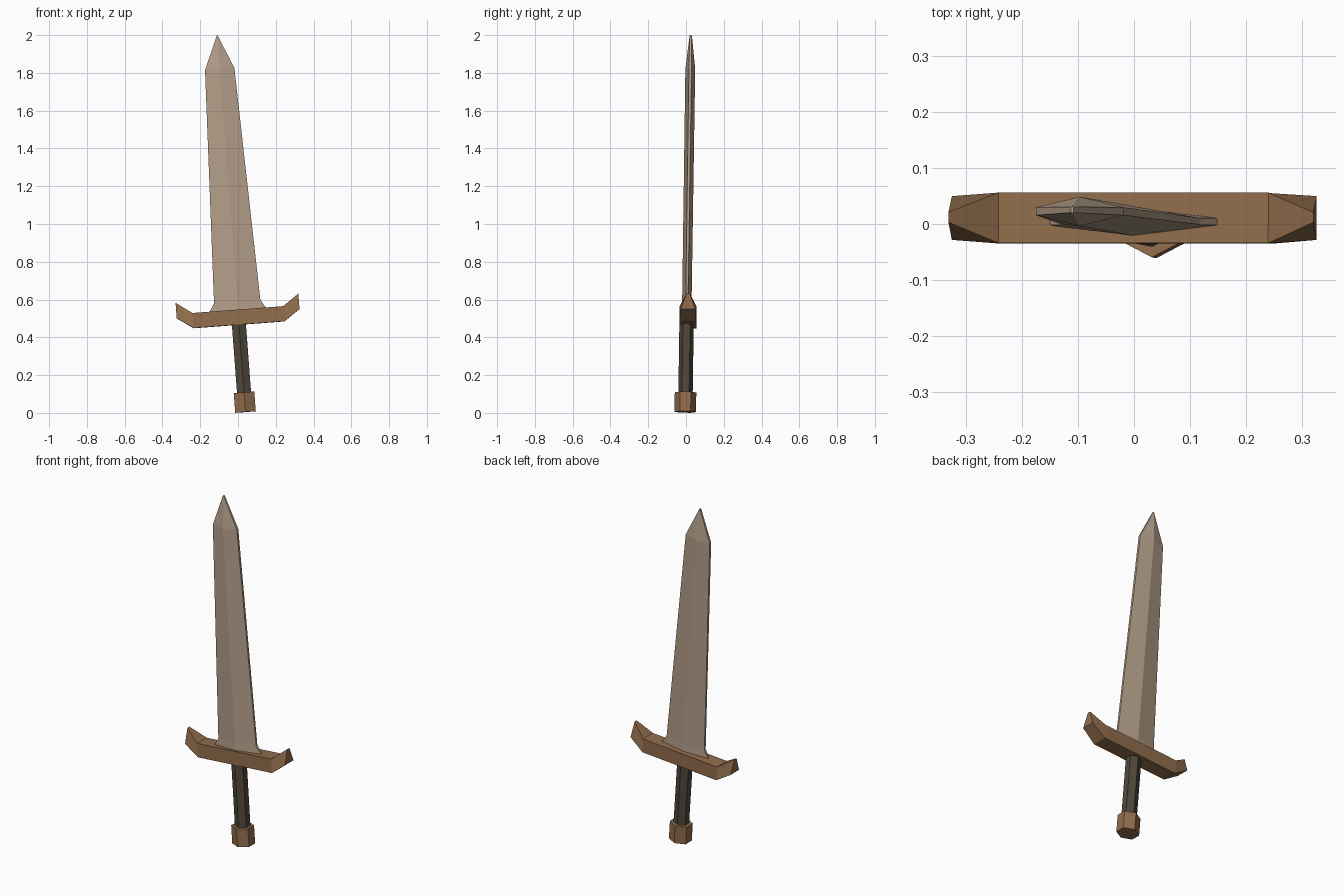
import bpy, bmesh, math

if "Cube" in bpy.data.objects:
    bpy.data.objects.remove(bpy.data.objects["Cube"])

# Sword axis leans slightly to the left and back
LEAN = (-0.0146, -0.075, 0.0)
BASE = (0.04, -0.004, 0.0)


def srgb(r, g, b):
    f = lambda v: v / 12.92 if v <= 0.04045 else ((v + 0.055) / 1.055) ** 2.4
    return (f(r / 255), f(g / 255), f(b / 255), 1.0)


def material(name, rgb):
    m = bpy.data.materials.new(name)
    m.diffuse_color = srgb(*rgb)
    m.use_nodes = True
    m.node_tree.nodes["Principled BSDF"].inputs["Base Color"].default_value = m.diffuse_color
    return m


blade_steel = material("warm_steel", (180, 159, 138))
bronze = material("bronze_brown", (146, 109, 76))
leather = material("dark_leather", (80, 72, 61))


def loft(name, sections, mat):
    """Skin a list of equally long point rings and cap both ends."""
    bm = bmesh.new()
    rings = [[bm.verts.new(p) for p in s] for s in sections]
    n = len(rings[0])
    for a, b in zip(rings, rings[1:]):
        for i in range(n):
            j = (i + 1) % n
            bm.faces.new((a[i], a[j], b[j], b[i]))
    bm.faces.new(rings[0][::-1])
    bm.faces.new(rings[-1])
    bmesh.ops.recalc_face_normals(bm, faces=bm.faces)
    me = bpy.data.meshes.new(name)
    bm.to_mesh(me)
    bm.free()
    me.materials.append(mat)
    ob = bpy.data.objects.new(name, me)
    bpy.context.collection.objects.link(ob)
    ob.location = BASE
    ob.rotation_euler = LEAN
    return ob


def hexagon(rx, ry, z):
    # Corners point to the front and back
    return [(rx * math.sin(k * math.pi / 3), -ry * math.cos(k * math.pi / 3), z)
            for k in range(6)]


def blade_ring(half, ridge, edge, z):
    # Flattened diamond with thin flat cutting edges
    return [(-half, -edge, z), (0, -ridge, z), (half, -edge, z),
            (half, edge, z), (0, ridge, z), (-half, edge, z)]


def guard_ring(x, low, high, w_low, w_high):
    y = 0.007
    return [(x, y - w_low, low), (x, y + w_low, low),
            (x, y + w_high, high), (x, y - w_high, high)]


# Pommel and grip
loft("pommel", [hexagon(0.063, 0.057, 0.005), hexagon(0.063, 0.057, 0.109)], bronze)
loft("grip", [hexagon(0.043, 0.038, 0.10), hexagon(0.043, 0.038, 0.48)], leather)

# Crossguard: straight bar with raised tips that narrow to a ridge on top
tip = (0.527, 0.609, 0.039, 0.009)
bar = (0.468, 0.548, 0.045, 0.045)
loft("crossguard", [guard_ring(-0.326, *tip), guard_ring(-0.241, *bar),
                    guard_ring(0.241, *bar), guard_ring(0.326, *tip)], bronze)

# Blade: flared foot, long taper, pointed end
loft("blade", [blade_ring(0.154, 0.025, 0.006, 0.54),
               blade_ring(0.123, 0.025, 0.006, 0.591),
               blade_ring(0.078, 0.026, 0.007, 1.825),
               blade_ring(0.002, 0.006, 0.005, 2.005)], blade_steel)
